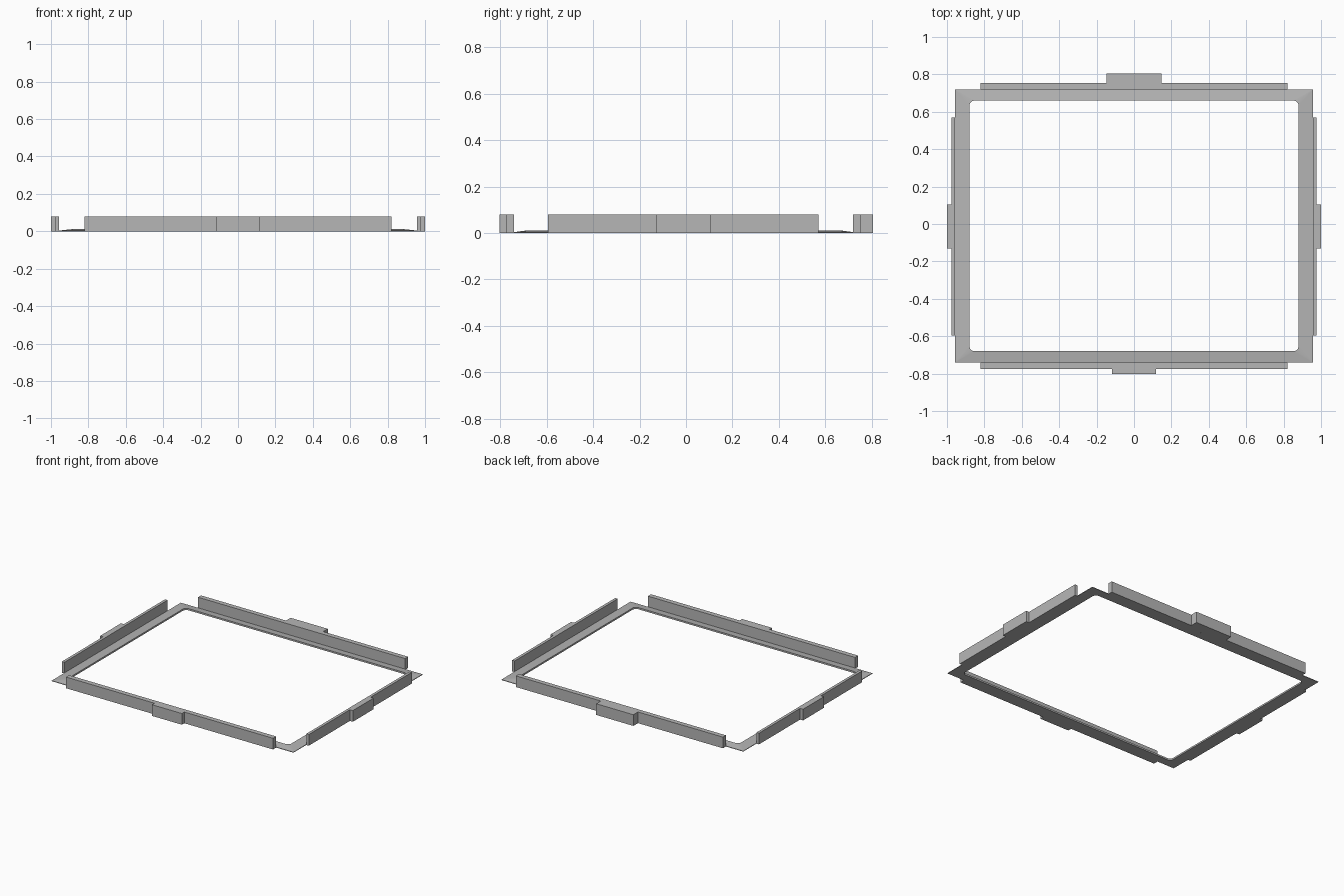
import bpy
import bmesh
import math

cube = bpy.data.objects.get("Cube")
if cube:
    bpy.data.objects.remove(cube, do_unlink=True)

GREY = (0.47, 0.47, 0.47, 1)
mat = bpy.data.materials.new("plain grey")
mat.use_nodes = True
mat.diffuse_color = GREY
mat.node_tree.nodes["Principled BSDF"].inputs["Base Color"].default_value = GREY


def finish(bm, name):
    bmesh.ops.recalc_face_normals(bm, faces=bm.faces)
    mesh = bpy.data.meshes.new(name)
    bm.to_mesh(mesh)
    bm.free()
    mesh.materials.append(mat)
    obj = bpy.data.objects.new(name, mesh)
    bpy.context.collection.objects.link(obj)
    return obj


# Bezel plate: flat underside, top rising gently to the rounded opening
def bezel_plate(half_out, half_in, y_mid, y_out, y_in, z_out, z_in, radius, steps=6):
    bm = bmesh.new()
    corners = [(1, 1), (-1, 1), (-1, -1), (1, -1)]
    layers = []
    for zo, zi in ((0, 0), (z_out, z_in)):
        outer, arcs = [], []
        for i, (sx, sy) in enumerate(corners):
            outer.append(bm.verts.new((sx * half_out, y_mid + sy * y_out, zo)))
            cx, cy = sx * (half_in - radius), y_mid + sy * (y_in - radius)
            angles = [(i + k / steps) * math.pi / 2 for k in range(steps + 1)]
            arcs.append([bm.verts.new((cx + radius * math.cos(a),
                                       cy + radius * math.sin(a), zi)) for a in angles])
        for i in range(4):
            j = (i + 1) % 4
            for a, b in zip(arcs[i], arcs[i][1:]):
                bm.faces.new((outer[i], b, a))
            bm.faces.new((outer[i], outer[j], arcs[j][0], arcs[i][-1]))
        layers.append((outer, sum(arcs, [])))
    # Outer rim and wall of the opening
    for low, high in zip(*layers):
        for i in range(len(low)):
            j = (i + 1) % len(low)
            bm.faces.new((low[i], low[j], high[j], high[i]))
    finish(bm, "bezel_plate")


# Upright flange with a centre tab, extruded from a T-shaped outline
def flange(name, span, tab, depths, along_x, sign, height=0.08):
    inner, outer, tip = depths
    outline = [(span[0], inner), (span[1], inner), (span[1], outer), (tab[1], outer),
               (tab[1], tip), (tab[0], tip), (tab[0], outer), (span[0], outer)]
    bm = bmesh.new()
    verts = [bm.verts.new((u, sign * d, 0) if along_x else (sign * d, u, 0))
             for u, d in outline]
    base = bm.faces.new(verts)
    top = bmesh.ops.extrude_face_region(bm, geom=[base])["geom"]
    bmesh.ops.translate(bm, vec=(0, 0, height),
                        verts=[g for g in top if isinstance(g, bmesh.types.BMVert)])
    finish(bm, name)


bezel_plate(half_out=0.957, half_in=0.88, y_mid=-0.01, y_out=0.73, y_in=0.67,
            z_out=0.004, z_in=0.012, radius=0.028)

flange("front_flange", (-0.82, 0.82), (-0.118, 0.118), (0.74, 0.775, 0.803), True, -1)
flange("back_flange", (-0.82, 0.82), (-0.147, 0.147), (0.719, 0.753, 0.805), True, 1)
for side, sign in (("left", 1), ("right", -1)):
    flange(side + "_flange", (-0.595, 0.57), (-0.13, 0.105),
           (0.957, 0.977, 1.0), False, sign)
